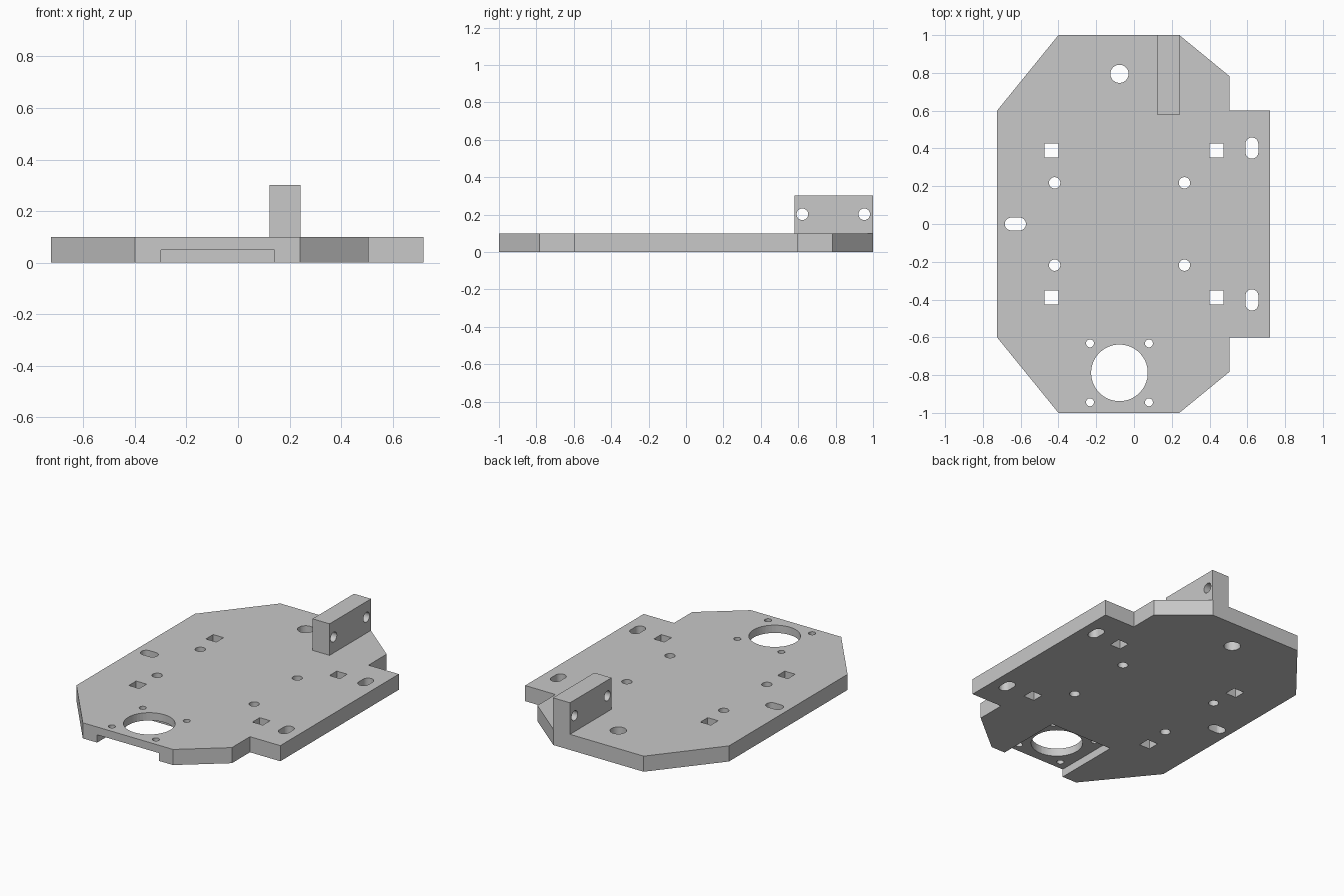
import bpy, bmesh
from math import cos, sin, pi, radians
from mathutils import Matrix, Vector

cube = bpy.data.objects.get("Cube")
if cube:
    bpy.data.objects.remove(cube, do_unlink=True)

grey = bpy.data.materials.new("plain grey")
grey.use_nodes = True
colour = (0.58, 0.58, 0.58, 1)
grey.diffuse_color = colour
grey.node_tree.nodes["Principled BSDF"].inputs["Base Color"].default_value = colour


def prism(bm, outline, low, high):
    """Extrude a counter-clockwise outline along z."""
    face = bm.faces.new([bm.verts.new((x, y, low)) for x, y in outline])
    face.normal_update()
    new = bmesh.ops.extrude_face_region(bm, geom=[face], use_keep_orig=True)["geom"]
    verts = [v for v in new if isinstance(v, bmesh.types.BMVert)]
    bmesh.ops.translate(bm, verts=verts, vec=(0, 0, high - low))


def rectangle(x0, x1, y0, y1):
    return [(x0, y0), (x1, y0), (x1, y1), (x0, y1)]


def slot(cx, cy, r, dx=0, dy=0, n=48):
    """Circle, or a rounded slot when its halves are pulled apart by dx or dy."""
    points = []
    for i in range(n):
        c, s = cos(2 * pi * (i + .5) / n), sin(2 * pi * (i + .5) / n)
        points.append((cx + r * c + (dx if c > 0 else -dx),
                       cy + r * s + (dy if s > 0 else -dy)))
    return points


def build(name, outlines, low, high, turn=None):
    bm = bmesh.new()
    for outline in outlines:
        prism(bm, outline, low, high)
    if turn:
        bm.transform(turn)
    bmesh.ops.recalc_face_normals(bm, faces=bm.faces)
    mesh = bpy.data.meshes.new(name)
    bm.to_mesh(mesh)
    bm.free()
    mesh.materials.append(grey)
    obj = bpy.data.objects.new(name, mesh)
    bpy.context.collection.objects.link(obj)
    return obj


def cut(obj, cutter):
    cutter.hide_render = True
    mod = obj.modifiers.new("cut", 'BOOLEAN')
    mod.operation, mod.solver, mod.object = 'DIFFERENCE', 'EXACT', cutter
    bpy.ops.object.select_all(action='DESELECT')
    bpy.context.view_layer.objects.active = obj
    obj.select_set(True)
    bpy.ops.object.modifier_apply(modifier=mod.name)
    bpy.data.objects.remove(cutter, do_unlink=True)
    bpy.ops.object.shade_smooth_by_angle(angle=radians(30))


# Base plate: front half of the outline, mirrored to the back
half = [(-.725, -.6), (-.4, -1), (.24, -1), (.505, -.783), (.505, -.6), (.72, -.6)]
outline = half + [(x, -y) for x, y in reversed(half)]
plate = build("base_plate", [outline], 0, .1)

# Recess under the front edge
cut(plate, build("front_recess", [rectangle(-.298, .142, -1.1, -.57)], -.1, .05))

# Holes through the plate
holes = [slot(-.077, .795, .048), slot(-.077, -.788, .15), slot(-.628, 0, .034, dx=.022)]
for side in (-1, 1):
    holes.append(slot(.624, side * .402, .034, dy=.022))
    for x in (-.42, .267):
        holes.append(slot(x, side * .218, .03))
    for x in (-.438, .438):
        y = side * .39
        holes.append(rectangle(x - .037, x + .037, y - .037, y + .037))
    for x in (-.233, .079):
        holes.append(slot(x, -.788 + side * .156, .021))
cut(plate, build("plate_holes", holes, -.1, .2))

# Upright bracket at the back: (y, z) profile extruded along x
to_x = Matrix(((0, 0, 1, 0), (1, 0, 0, 0), (0, 1, 0, 0), (0, 0, 0, 1)))
bracket = build("upright_bracket", [rectangle(.58, 1, .1, .302)], .122, .243, to_x)
cut(bracket, build("bracket_holes", [slot(y, .202, .031) for y in (.622, .953)], 0, .4, to_x))
